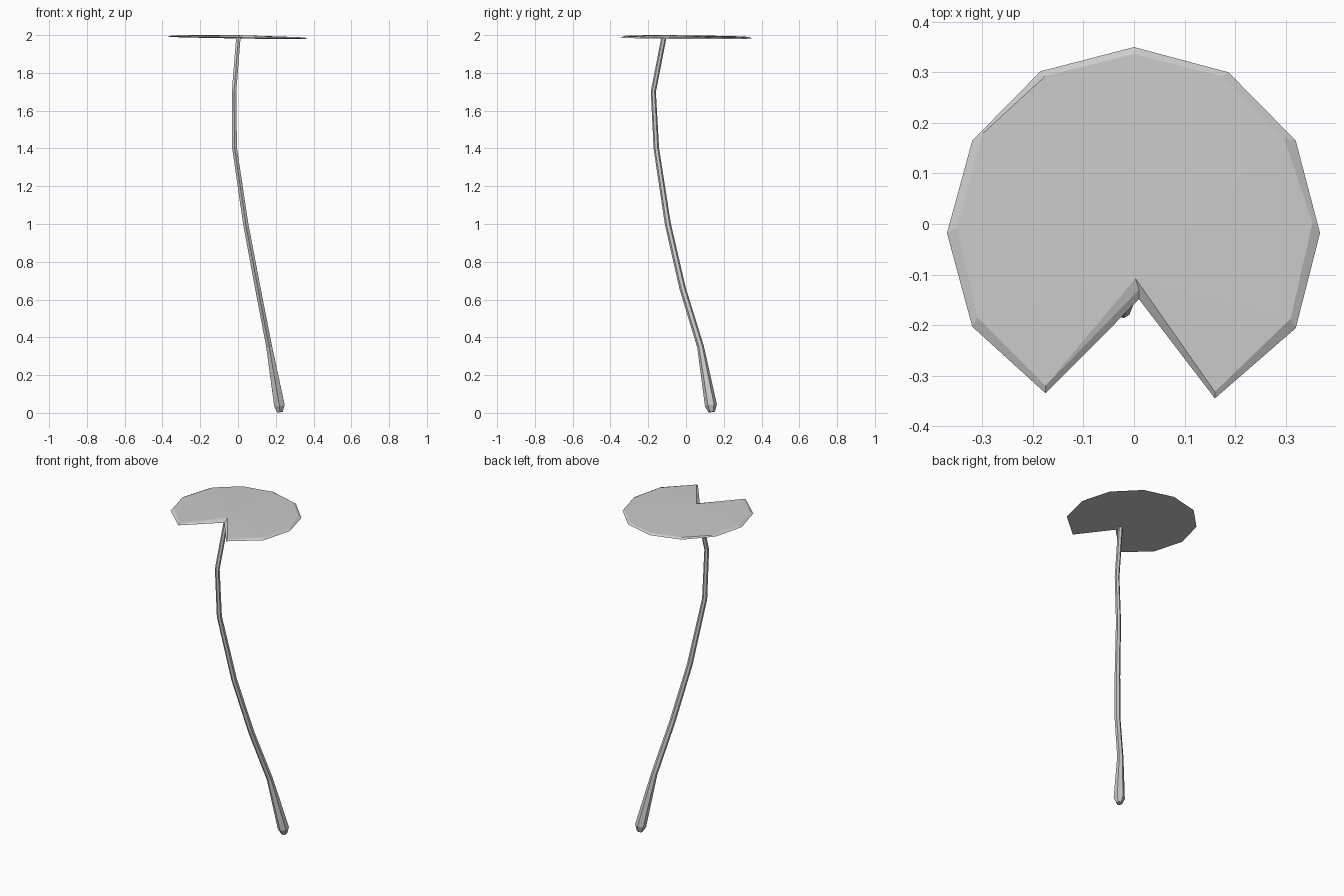
import bpy, bmesh, math
from mathutils import Vector

if "Cube" in bpy.data.objects:
    bpy.data.objects.remove(bpy.data.objects["Cube"])


def finish(bm, name):
    bmesh.ops.recalc_face_normals(bm, faces=bm.faces[:])
    mesh = bpy.data.meshes.new(name)
    bm.to_mesh(mesh)
    bm.free()
    obj = bpy.data.objects.new(name, mesh)
    bpy.context.collection.objects.link(obj)
    return obj


def bridge(bm, a, b):
    n = len(a)
    for i in range(n):
        bm.faces.new((a[i], a[(i + 1) % n], b[(i + 1) % n], b[i]))


# Notched leaf: bevelled rim, shallow fan on top and underside
outer = [(0, .35), (.187, .30), (.32, .165), (.368, -.018), (.32, -.206), (.16, -.345),
         (.01, -.149), (-.175, -.335), (-.32, -.203), (-.37, -.018), (-.32, .165), (-.185, .302)]
inner = [(0, .336), (.175, .292), (.297, .17), (.353, .002), (.31, -.187), (.16, -.332),
         (.01, -.13), (-.175, -.32), (-.31, -.185), (-.35, -.008), (-.298, .18), (-.175, .293)]


def rim_height(x, y):
    return -.006 * x / .37 - .003 * y / .35


bm = bmesh.new()
low = [bm.verts.new((x, y, 1.985 + rim_height(x, y))) for x, y in outer]
top = [bm.verts.new((x, y, 1.993 + rim_height(x, y))) for x, y in inner]
bridge(bm, low, top)
for ring, z in ((top, 2.0), (low, 1.988)):
    hub = bm.verts.new((.003, -.108, z))
    for i in range(len(ring)):
        bm.faces.new((ring[i], ring[(i + 1) % len(ring)], hub))
finish(bm, "leaf")

# Curved stem with a thicker rounded foot: x, y, z, radius
path = [(.222, .136, .005, .017), (.219, .132, .04, .032), (.165, .077, .35, .018),
        (.105, -.018, .66, .017), (.041, -.096, 1.0, .016), (-.018, -.157, 1.4, .0145),
        (-.021, -.173, 1.7, .0135), (.002, -.117, 1.988, .0135)]
SIDES = 6
bm = bmesh.new()
points = [Vector(p[:3]) for p in path]
rings = []
for i, p in enumerate(points):
    d = (points[min(i + 1, len(points) - 1)] - points[max(i - 1, 0)]).normalized()
    u = Vector((0, 1, 0)).cross(d).normalized()
    v = d.cross(u)
    r = path[i][3]
    ring = []
    for k in range(SIDES):
        a = math.tau * (k + .5) / SIDES
        co = p + (u * math.cos(a) + v * math.sin(a)) * r
        co.z = max(0, min(co.z, 1.99))
        ring.append(bm.verts.new(co))
    if rings:
        bridge(bm, rings[-1], ring)
    rings.append(ring)
bm.faces.new(rings[0])
bm.faces.new(rings[-1])
finish(bm, "stem")
